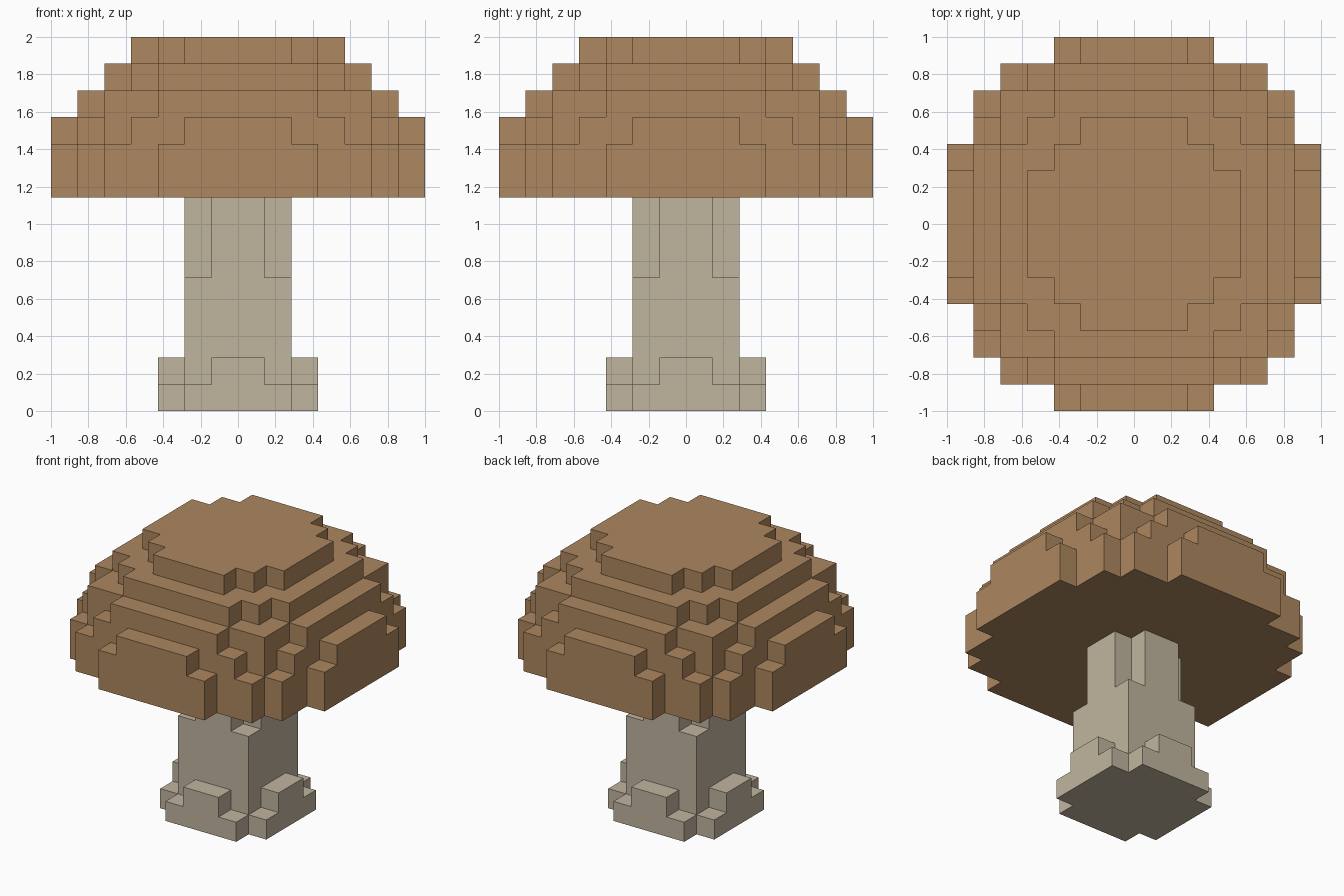
import bpy, bmesh
from mathutils import Vector

if "Cube" in bpy.data.objects:
    bpy.data.objects.remove(bpy.data.objects["Cube"], do_unlink=True)

UNIT = 1 / 7  # one block


def material(name, rgb):
    mat = bpy.data.materials.new(name)
    mat.use_nodes = True
    mat.diffuse_color = (*rgb, 1)
    mat.node_tree.nodes["Principled BSDF"].inputs["Base Color"].default_value = (*rgb, 1)
    return mat


def block_part(name, layers, mat):
    """Shell of stacked layers: each is (bottom, top, half-size rectangles forming a stepped disc)."""
    cells = set()
    for bottom, top, rects in layers:
        for z in range(bottom, top):
            for a, b in rects:
                cells |= {(x, y, z) for x in range(-a, a) for y in range(-b, b)}

    # Keep only the block sides that face open air
    bm = bmesh.new()
    for cell in sorted(cells):
        centre = Vector(cell) + Vector((0.5, 0.5, 0.5))
        for axis in range(3):
            for sign in (-1, 1):
                n = Vector((0, 0, 0))
                n[axis] = sign
                if tuple(int(c + d) for c, d in zip(cell, n)) in cells:
                    continue
                u = Vector((0, 0, 0))
                u[(axis + 1) % 3] = 0.5
                v = n.cross(u)
                mid = centre + n * 0.5
                corners = (mid - u - v, mid + u - v, mid + u + v, mid - u + v)
                bm.faces.new([bm.verts.new(p * UNIT) for p in corners])
    bmesh.ops.remove_doubles(bm, verts=bm.verts[:], dist=UNIT / 100)

    mesh = bpy.data.meshes.new(name)
    bm.to_mesh(mesh)
    bm.free()
    mesh.materials.append(mat)
    obj = bpy.data.objects.new(name, mesh)
    bpy.context.collection.objects.link(obj)
    return obj


# Stem: stepped foot, square shaft, notched neck
block_part("stem", [
    (0, 1, [(2, 3), (3, 2)]),
    (1, 2, [(1, 3), (2, 2), (3, 1)]),
    (2, 5, [(2, 2)]),
    (5, 8, [(1, 2), (2, 1)]),
], material("pale stem", (0.527, 0.462, 0.347)))

# Cap: stepped dome
block_part("cap", [
    (8, 10, [(3, 7), (5, 6), (6, 5), (7, 3)]),
    (10, 11, [(2, 7), (4, 6), (5, 5), (6, 4), (7, 2)]),
    (11, 12, [(3, 6), (5, 5), (6, 3)]),
    (12, 13, [(3, 5), (4, 4), (5, 3)]),
    (13, 14, [(2, 4), (3, 3), (4, 2)]),
], material("brown cap", (0.418, 0.242, 0.115)))
